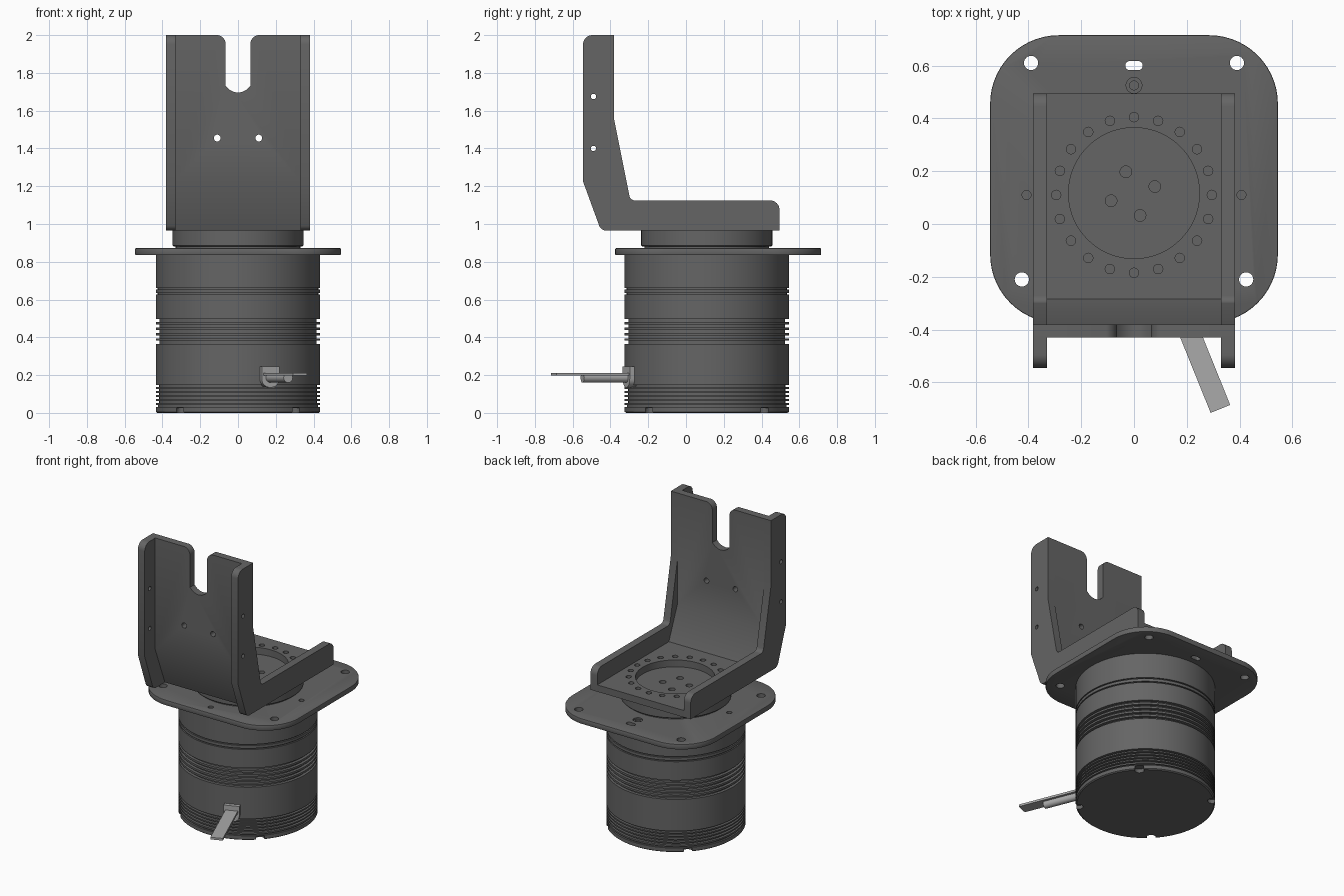
import bpy, bmesh
from math import sin, cos, tan, pi, atan2, radians
from mathutils import Vector, Matrix

if "Cube" in bpy.data.objects:
    bpy.data.objects.remove(bpy.data.objects["Cube"])

CY = 0.11  # y of the rotation axis


def material(name, v):
    m = bpy.data.materials.new(name)
    m.diffuse_color = (v, v, v, 1)
    m.use_nodes = True
    m.node_tree.nodes["Principled BSDF"].inputs["Base Color"].default_value = m.diffuse_color
    return m


DARK, LIGHT = material("dark_grey", 0.13), material("light_grey", 0.4)


def finish(name, bm, mat=DARK):
    bmesh.ops.recalc_face_normals(bm, faces=bm.faces)
    me = bpy.data.meshes.new(name)
    bm.to_mesh(me)
    bm.free()
    me.materials.append(mat)
    ob = bpy.data.objects.new(name, me)
    bpy.context.collection.objects.link(ob)
    return ob


def rounded(pts, n=8):
    """Outline from (u, v) or (u, v, fillet radius) corners."""
    out = []
    for i, p in enumerate(pts):
        c = Vector(p[:2])
        if len(p) == 2:
            out.append(c)
            continue
        a = (Vector(pts[i - 1][:2]) - c).normalized()
        b = (Vector(pts[(i + 1) % len(pts)][:2]) - c).normalized()
        half = a.angle(b) / 2
        t = p[2] / tan(half)
        o = c + (a + b).normalized() * p[2] / sin(half)
        s, e = c + a * t - o, c + b * t - o
        a0 = atan2(s.y, s.x)
        d = (atan2(e.y, e.x) - a0 + pi) % (2 * pi) - pi
        out += [o + p[2] * Vector((cos(a0 + d * k / n), sin(a0 + d * k / n))) for k in range(n + 1)]
    return out


def circle(u, v, r, n=24):
    return [(u + r * cos(2 * pi * k / n), v + r * sin(2 * pi * k / n)) for k in range(n)]


def add_prism(bm, outline, axis, lo, hi):
    place = {'x': lambda u, v, w: (w, u, v), 'y': lambda u, v, w: (u, w, v), 'z': lambda u, v, w: (u, v, w)}[axis]
    a, b = [[bm.verts.new(place(p[0], p[1], w)) for p in outline] for w in (lo, hi)]
    bm.faces.new(a)
    bm.faces.new(b[::-1])
    for i in range(len(a)):
        bm.faces.new((a[i - 1], a[i], b[i], b[i - 1]))


def prism(name, outline, axis, lo, hi, mat=DARK):
    bm = bmesh.new()
    add_prism(bm, outline, axis, lo, hi)
    return finish(name, bm, mat)


def cut(ob, prisms):
    bm = bmesh.new()
    for p in prisms:
        add_prism(bm, *p)
    cutter = finish("cutter", bm)
    cutter.hide_render = True
    mod = ob.modifiers.new("cut", 'BOOLEAN')
    mod.object, mod.solver = cutter, 'EXACT'
    bpy.context.view_layer.objects.active = ob
    bpy.ops.object.modifier_apply(modifier=mod.name)
    bpy.data.objects.remove(cutter)


def lathe(name, profile, n=96):
    bm = bmesh.new()
    rings = [[bm.verts.new((x, y, z)) for x, y in circle(0, CY, r, n)] for r, z in profile]
    bm.faces.new(rings[0])
    bm.faces.new(rings[-1])
    for a, b in zip(rings, rings[1:]):
        for i in range(n):
            bm.faces.new((a[i - 1], a[i], b[i], b[i - 1]))
    return finish(name, bm)


def polar(r, deg):
    return r * cos(radians(deg)), CY + r * sin(radians(deg))


# Motor body: turned cylinder with cooling grooves
R = 0.435
profile = [(R - 0.008, 0), (R, 0.006)]
grooves = [(0.036, 0.005, 0.012)]
grooves += [(0.058 + 0.021 * k, 0.006, 0.018) for k in range(5)]
grooves += [(0.374 + 0.029 * k, 0.008, 0.02) for k in range(5)]
grooves += [(0.63, 0.004, 0.01), (0.657, 0.004, 0.01)]
for z, h, d in grooves:
    profile += [(R, z - h), (R - d, z - h), (R - d, z + h), (R, z + h)]
body = lathe("motor_body", profile + [(R, 0.84)])
cut(body, [(circle(*polar(0.42, a), 0.03), 'z', -0.02, 0.026) for a in (45, 135, 225, 315)])

# Mounting flange with corner holes, slot and small pin holes
flange = prism("mounting_flange", rounded([(-0.545, -0.375, 0.26), (0.545, -0.375, 0.26),
               (0.545, 0.715, 0.26), (-0.545, 0.715, 0.26)], 14), 'z', 0.835, 0.872)
bev = flange.modifiers.new("bevel", 'BEVEL')
bev.width, bev.segments = 0.005, 2
bpy.context.view_layer.objects.active = flange
bpy.ops.object.modifier_apply(modifier="bevel")
holes = [(circle(s * x, y, 0.027), 'z', 0.8, 0.9) for s in (-1, 1) for x, y in ((0.39, 0.61), (0.425, -0.21))]
holes += [(circle(*polar(0.407, a), 0.017), 'z', 0.845, 0.9) for a in (0, 180, 270)]
holes.append((circle(0, 0.525, 0.03), 'z', 0.862, 0.9))
holes.append((rounded([(-0.033, 0.583, 0.0165), (0.033, 0.583, 0.0165),
                       (0.033, 0.617, 0.0165), (-0.033, 0.617, 0.0165)]), 'z', 0.8, 0.9))
cut(flange, holes)
cut(flange, [(circle(0, 0.525, 0.017), 'z', 0.845, 0.9)])

# Rotating output disc
rotor = lathe("output_disc", [(0.33, 0.84), (0.33, 0.882), (0.342, 0.882), (0.347, 0.887), (0.347, 0.965)])
cut(rotor, [(circle(-0.004 + x, y + 0.005, 0.022), 'z', 0.92, 1.0)
            for x, y in (polar(0.087, a) for a in (18, 108, 198, 288))])

# Bracket spine: base plate, sloped bend and upright
spine = prism("bracket_plate", [(0.495, 0.965), (0.495, 1.012), (-0.285, 1.012), (-0.38, 1.24), (-0.38, 2),
              (-0.43, 2), (-0.43, 1.23), (-0.325, 0.965)], 'x', -0.33, 0.33)
notch = rounded([(-0.115, 2.1), (-0.115, 2.001), (-0.065, 2.001, 0.0495), (-0.065, 1.73), (-0.045, 1.71),
                 (-0.022, 1.699), (0, 1.695), (0.022, 1.699), (0.045, 1.71), (0.065, 1.73),
                 (0.065, 2.001, 0.0495), (0.115, 2.001), (0.115, 2.1)])
cuts = [(notch, 'y', -0.5, -0.3), (circle(0, CY + 0.007, 0.248, 72), 'z', 0.9, 1.1)]
cuts += [(circle(s * 0.11, 1.455, 0.018), 'y', -0.5, -0.3) for s in (-1, 1)]
cuts += [(circle(*polar(0.295, 18 * k), 0.018, 16), 'z', 0.9, 1.1) for k in range(20)]
cut(spine, cuts)

# Bracket side walls
side = rounded([(0.495, 0.965), (0.495, 1.125, 0.05), (-0.295, 1.125, 0.03), (-0.38, 1.55),
                (-0.38, 2), (-0.545, 2, 0.05), (-0.545, 1.225), (-0.45, 0.965, 0.04)])
for s, label in ((-1, "left"), (1, "right")):
    wall = prism(f"bracket_wall_{label}", side, 'x', min(s * 0.33, s * 0.382), max(s * 0.33, s * 0.382))
    cut(wall, [(circle(-0.49, z, 0.014), 'x', -0.5, 0.5) for z in (1.4, 1.675)])

# Cable outlet, built along +x then turned to its radial direction
cable_parts = [
    prism("cable_socket", rounded([(-0.05, 0.245), (0.05, 0.245), (0.05, 0.135, 0.045), (-0.05, 0.135, 0.045)]),
          'x', 0.4, 0.46, LIGHT),
    prism("cable_sleeve", circle(0, 0.186, 0.026), 'x', 0.43, 0.71, LIGHT),
    prism("cable_ribbon", [(-0.04, 0.197), (0.04, 0.197), (0.04, 0.212), (-0.04, 0.212)], 'x', 0.43, 0.874, LIGHT)]
for ob in cable_parts:
    ob.data.transform(Matrix.Translation((0, CY, 0)) @ Matrix.Rotation(radians(-68), 4, 'Z'))

bpy.ops.object.select_all(action='SELECT')
bpy.ops.object.shade_smooth_by_angle(angle=radians(30))
